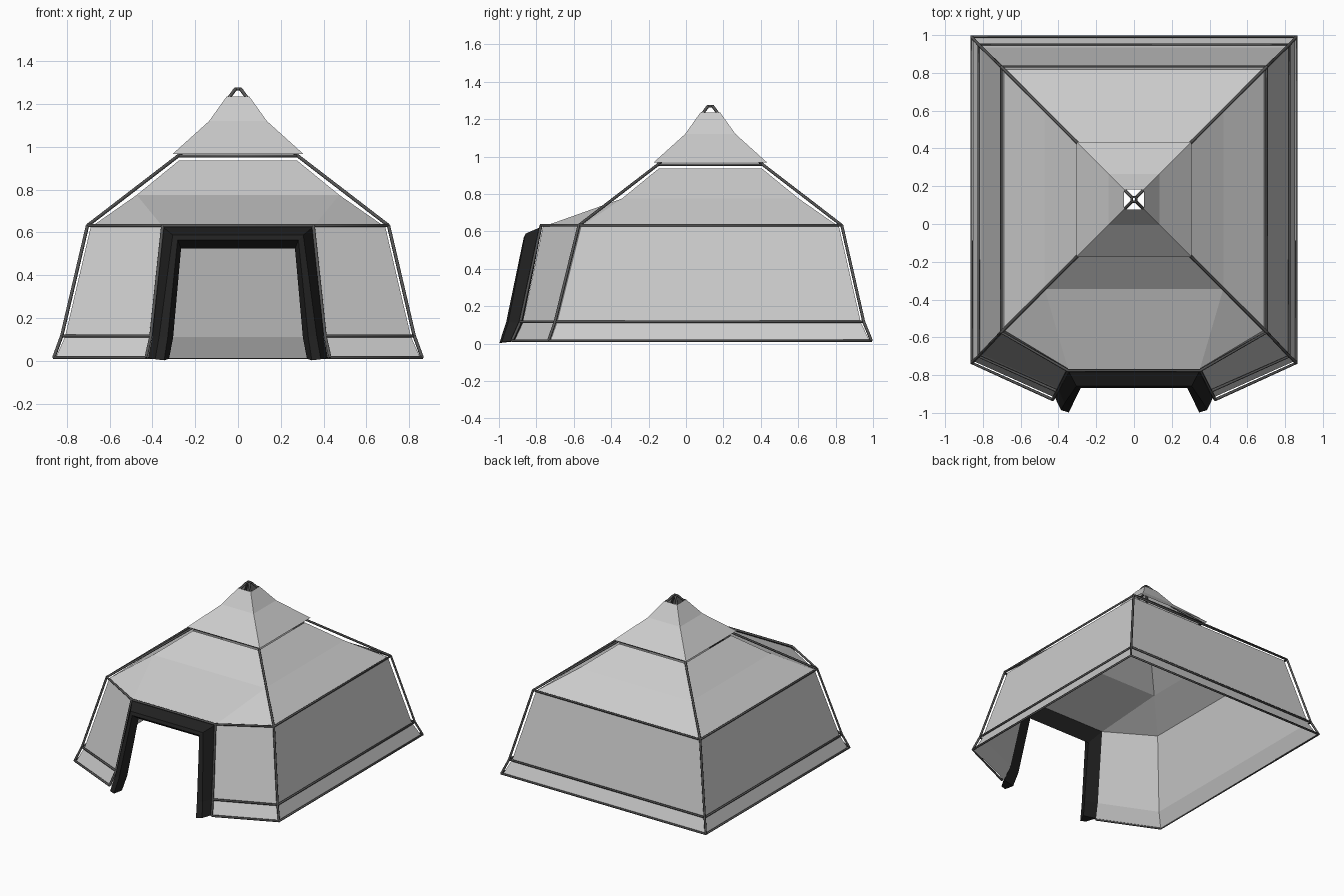
import bpy

if "Cube" in bpy.data.objects:
    bpy.data.objects.remove(bpy.data.objects["Cube"])

CY = 0.13  # y of the tent peak


def material(name, v):
    m = bpy.data.materials.new(name)
    m.diffuse_color = (v, v, v, 1)
    m.use_nodes = True
    m.node_tree.nodes["Principled BSDF"].inputs["Base Color"].default_value = m.diffuse_color
    return m


POLE = material("dark_pole", 0.09)
DOOR = material("black_door", 0.015)


def mesh_object(name, verts, faces, mat=None):
    me = bpy.data.meshes.new(name)
    me.from_pydata(verts, [], faces)
    me.validate()
    ob = bpy.data.objects.new(name, me)
    bpy.context.collection.objects.link(ob)
    if mat:
        me.materials.append(mat)
    return ob


def tube(name, pts, closed=False, r=0.008):
    cu = bpy.data.curves.new(name, 'CURVE')
    cu.dimensions = '3D'
    cu.bevel_depth = r
    cu.bevel_resolution = 1
    cu.use_fill_caps = True
    sp = cu.splines.new('POLY')
    sp.points.add(len(pts) - 1)
    for p, c in zip(sp.points, pts):
        p.co = (*c, 1)
    sp.use_cyclic_u = closed
    cu.materials.append(POLE)
    ob = bpy.data.objects.new(name, cu)
    bpy.context.collection.objects.link(ob)


def u_shape(z, x, back, front, dx, dy):
    """Open ring: left door edge, round the back, to right door edge."""
    return [(-dx, dy, z), (-x, front, z), (-x, back, z),
            (x, back, z), (x, front, z), (dx, dy, z)]


def square(z, h):
    return [(-h, CY - h, z), (-h, CY + h, z), (h, CY + h, z), (h, CY - h, z)]


# Wall fabric: three levels, open at the door
levels = [u_shape(0.014, 0.852, 0.982, -0.725, 0.42, -0.918),
          u_shape(0.112, 0.808, 0.935, -0.69, 0.40, -0.872),
          u_shape(0.625, 0.688, 0.818, -0.562, 0.35, -0.765)]
verts = sum(levels, [])
faces = [(a + i, a + i + 1, a + i + 7, a + i + 6)
         for a in (0, 6) for i in range(5)]
mesh_object("wall_fabric", verts, faces)

# Roof fabric: eaves, sagging middle, open top, with a shallow porch at the front
verts = levels[2] + square(0.775, 0.473) + square(0.935, 0.277)
faces = [(1, 2, 7, 6), (2, 3, 8, 7), (3, 4, 9, 8),
         (0, 1, 6), (4, 5, 9), (5, 0, 6, 9)]
faces += [(6 + i, 6 + (i + 1) % 4, 10 + (i + 1) % 4, 10 + i) for i in range(4)]
mesh_object("roof_fabric", verts, faces)

# Flared vent cap
verts = square(0.967, 0.305) + square(1.12, 0.135) + square(1.235, 0.053)
faces = [(a + i, a + (i + 1) % 4, a + 4 + (i + 1) % 4, a + 4 + i)
         for a in (0, 4) for i in range(4)]
mesh_object("vent_cap", verts, faces)

# Pole frame rings
rings = [u_shape(0.016, 0.86, 0.991, -0.735, 0.43, -0.93),
         u_shape(0.117, 0.823, 0.95, -0.70, 0.407, -0.885),
         u_shape(0.632, 0.703, 0.833, -0.573, 0.352, -0.775)]
for name, ring, closed in zip(("base_pole", "skirt_pole", "eave_pole"), rings,
                              (False, False, True)):
    tube(name, ring, closed)
top = square(0.957, 0.28)
tube("upper_ring_pole", top, True)

# Upright poles, then rafters running up under the cap to the peak
for i in range(6):
    tube("upright_pole", [r[i] for r in rings])
inner, peak = square(1.10, 0.135), square(1.27, 0.012)
for i in range(4):
    tube("rafter_pole", [rings[2][i + 1], top[i], inner[i],
                         square(1.22, 0.049)[i], peak[i]])
tube("peak_pole", peak, True)

# Thick door surround: four-sided section swept up, across and down
right = [[(0.42, -0.915, 0.014), (0.387, -0.985, 0.008), (0.345, -0.998, 0.003), (0.322, -0.935, 0.01)],
         [(0.40, -0.872, 0.112), (0.368, -0.95, 0.115), (0.328, -0.962, 0.112), (0.303, -0.90, 0.11)],
         [(0.352, -0.768, 0.627), (0.305, -0.858, 0.588), (0.282, -0.868, 0.565), (0.266, -0.815, 0.525)]]
left = [[(-x, y, z) for x, y, z in s] for s in reversed(right)]
verts = sum(right + left, [])
faces = [(a * 4 + i, a * 4 + (i + 1) % 4, a * 4 + 4 + (i + 1) % 4, a * 4 + 4 + i)
         for a in range(5) for i in range(4)]
faces += [(3, 2, 1, 0), (20, 21, 22, 23)]
mesh_object("door_surround", verts, faces, DOOR)
